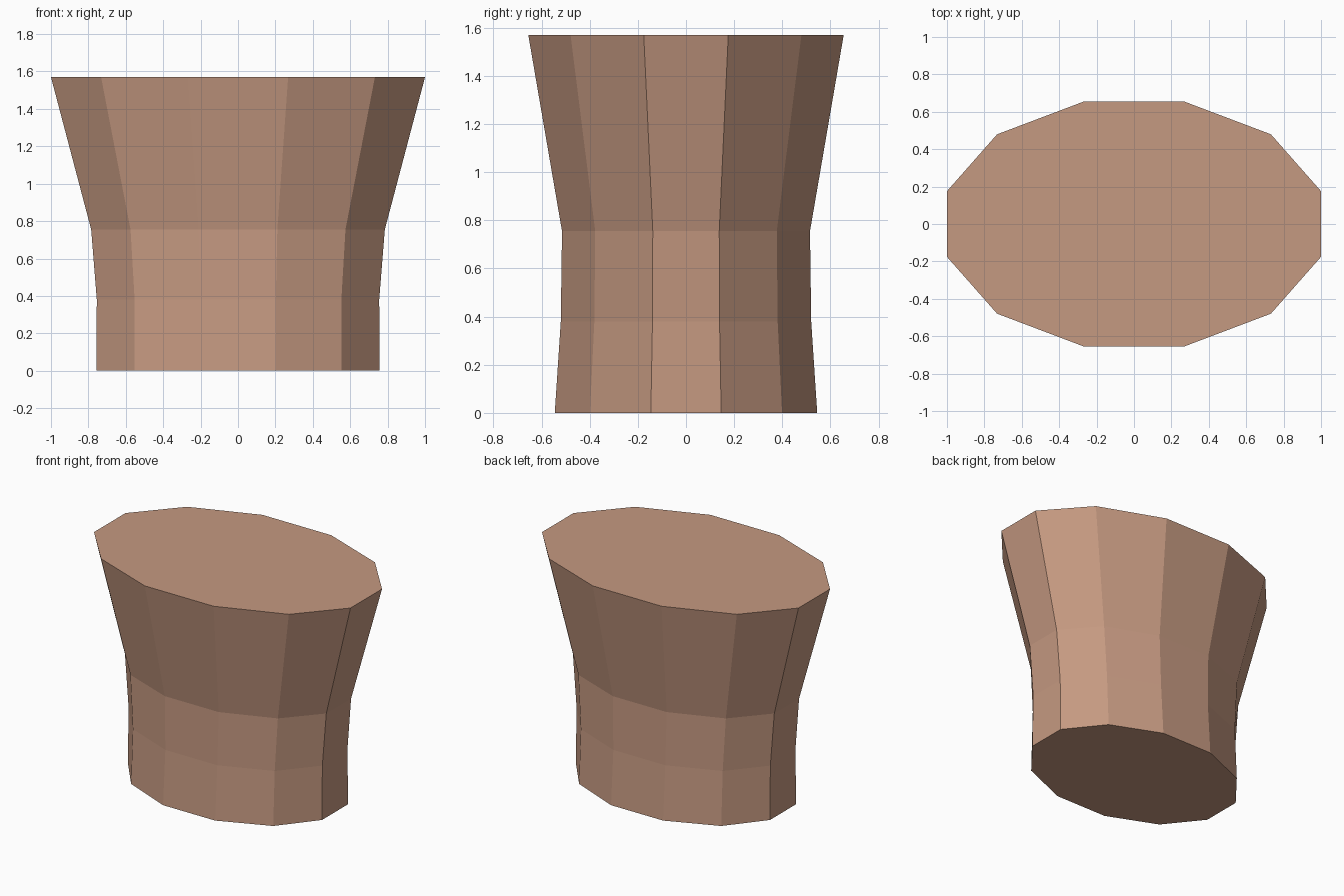
import bpy, bmesh, math

if "Cube" in bpy.data.objects:
    bpy.data.objects.remove(bpy.data.objects["Cube"])

# Single clay-brown colour
clay = bpy.data.materials.new("clay brown")
clay.diffuse_color = (0.56, 0.32, 0.22, 1.0)
clay.use_nodes = True
clay.node_tree.nodes["Principled BSDF"].inputs["Base Color"].default_value = clay.diffuse_color

SIDES = 12
# Ring profile: height, half width, half depth (measured at the flats)
RINGS = [(0.0, 0.757, 0.545), (0.38, 0.755, 0.52),
         (0.755, 0.785, 0.515), (1.57, 1.0, 0.655)]


def ring(bm, z, half_x, half_y):
    """Twelve-sided oval with flats facing the four main directions."""
    k = math.cos(math.pi / SIDES)
    angles = [(i + 0.5) * math.tau / SIDES for i in range(SIDES)]
    return [bm.verts.new((half_x / k * math.cos(a), half_y / k * math.sin(a), z))
            for a in angles]


# Flared oval body, lofted through the rings and capped at both ends
bm = bmesh.new()
loops = [ring(bm, *r) for r in RINGS]
for low, high in zip(loops, loops[1:]):
    for i in range(SIDES):
        j = (i + 1) % SIDES
        bm.faces.new((low[i], low[j], high[j], high[i]))
bm.faces.new(loops[-1])
bm.faces.new(loops[0][::-1])

mesh = bpy.data.meshes.new("flared_body")
bm.to_mesh(mesh)
bm.free()
mesh.materials.append(clay)
body = bpy.data.objects.new("flared_body", mesh)
bpy.context.collection.objects.link(body)
